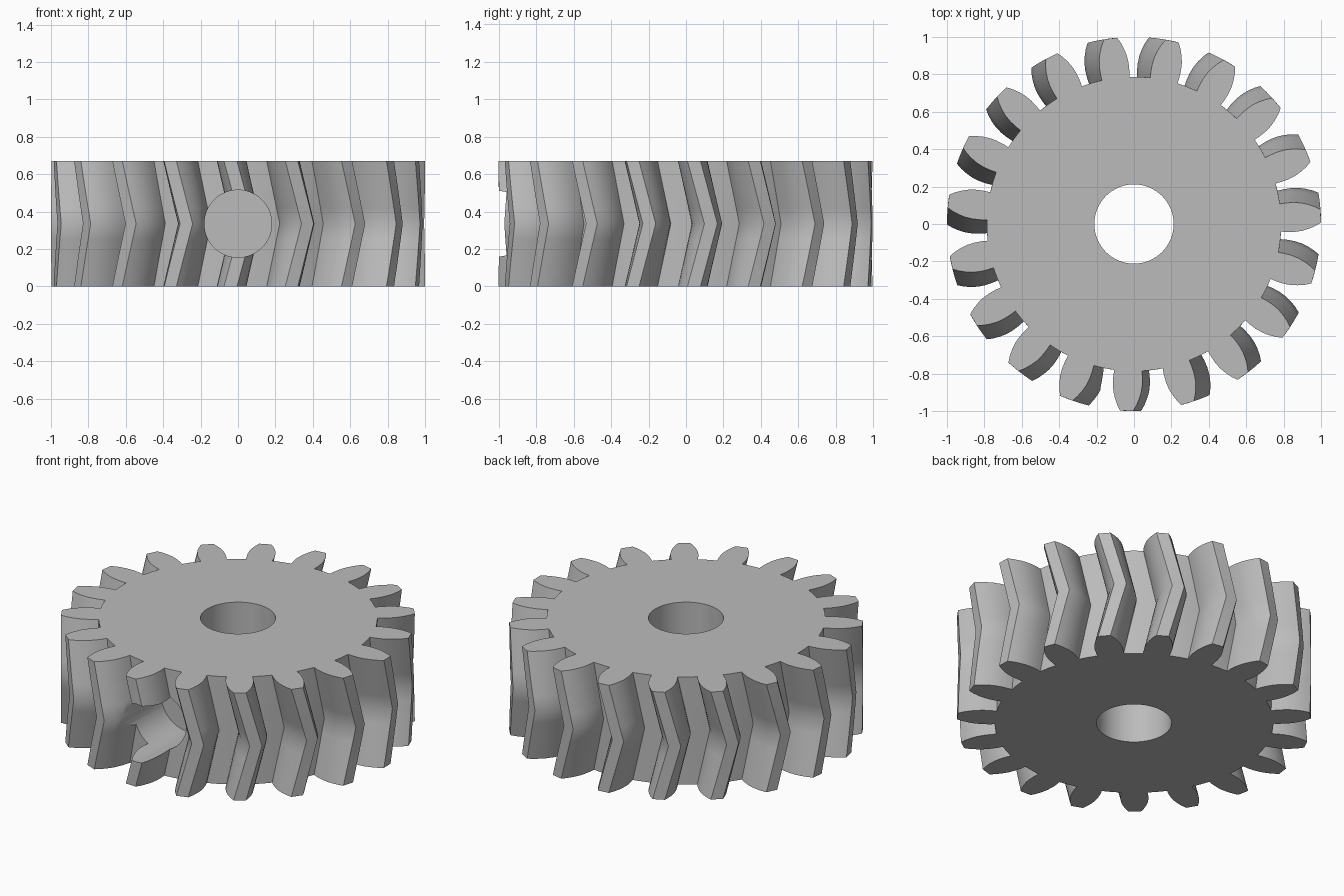
import bpy, bmesh, math
from math import radians, pi

cube = bpy.data.objects.get("Cube")
if cube:
    bpy.data.objects.remove(cube, do_unlink=True)

TEETH = 19
HEIGHT = 0.67
TWIST = radians(5.2)      # how far the mid plane leads the end faces
START = radians(267.7)    # tooth centre on the end faces
LAYERS = 8

# Half a tooth flank: radius, half angle in degrees
FLANK = [(0.787, 5.4), (0.82, 5.45), (0.86, 5.25), (0.9, 4.75),
         (0.935, 4.0), (0.97, 3.05), (1.0, 2.0)]

metal = bpy.data.materials.new("grey metal")
metal.use_nodes = True
grey = (0.5, 0.5, 0.5, 1)
metal.diffuse_color = grey
metal.node_tree.nodes["Principled BSDF"].inputs["Base Color"].default_value = grey


def outline():
    """One full turn of the gear edge as (radius, angle) pairs."""
    tooth = [(r, -radians(a)) for r, a in FLANK]
    tooth += [(r, radians(a)) for r, a in reversed(FLANK)]
    tooth.append((FLANK[0][0], pi / TEETH))   # middle of the gap
    return [(r, START + a + i * 2 * pi / TEETH)
            for i in range(TEETH) for r, a in tooth]


def add_gear():
    bm = bmesh.new()
    rings = []
    for k in range(LAYERS + 1):
        t = k / LAYERS
        lead = TWIST * (1 - abs(2 * t - 1))
        rings.append([bm.verts.new((r * math.cos(a + lead), r * math.sin(a + lead), t * HEIGHT))
                      for r, a in outline()])
    n = len(rings[0])
    for low, high in zip(rings, rings[1:]):
        for i in range(n):
            j = (i + 1) % n
            bm.faces.new((low[i], low[j], high[j], high[i]))
    bm.faces.new(rings[-1])
    bm.faces.new(rings[0][::-1])
    mesh = bpy.data.meshes.new("herringbone_gear")
    bm.to_mesh(mesh)
    bm.free()
    obj = bpy.data.objects.new("herringbone_gear", mesh)
    bpy.context.collection.objects.link(obj)
    mesh.materials.append(metal)
    return obj


def cut_cylinder(target, name, radius, depth, location, rotation=(0, 0, 0)):
    """Cut a round hole and remove the cutter."""
    bpy.ops.mesh.primitive_cylinder_add(vertices=64, radius=radius, depth=depth,
                                        location=location, rotation=rotation)
    cutter = bpy.context.object
    cutter.name = name
    cutter.hide_render = True
    cutter.data.materials.append(metal)
    mod = target.modifiers.new(name, 'BOOLEAN')
    mod.operation = 'DIFFERENCE'
    mod.solver = 'EXACT'
    mod.object = cutter
    bpy.ops.object.select_all(action='DESELECT')
    target.select_set(True)
    bpy.context.view_layer.objects.active = target
    bpy.ops.object.modifier_apply(modifier=name)
    bpy.data.objects.remove(cutter, do_unlink=True)


gear = add_gear()
# Shaft bore through the middle, and a blind radial hole in the front
cut_cylinder(gear, "shaft_bore", 0.212, 2, (0, 0, HEIGHT / 2))
cut_cylinder(gear, "set_screw_hole", 0.18, 0.7, (0, -0.85, HEIGHT / 2), (pi / 2, 0, 0))

bpy.ops.object.shade_smooth_by_angle(angle=radians(35))
